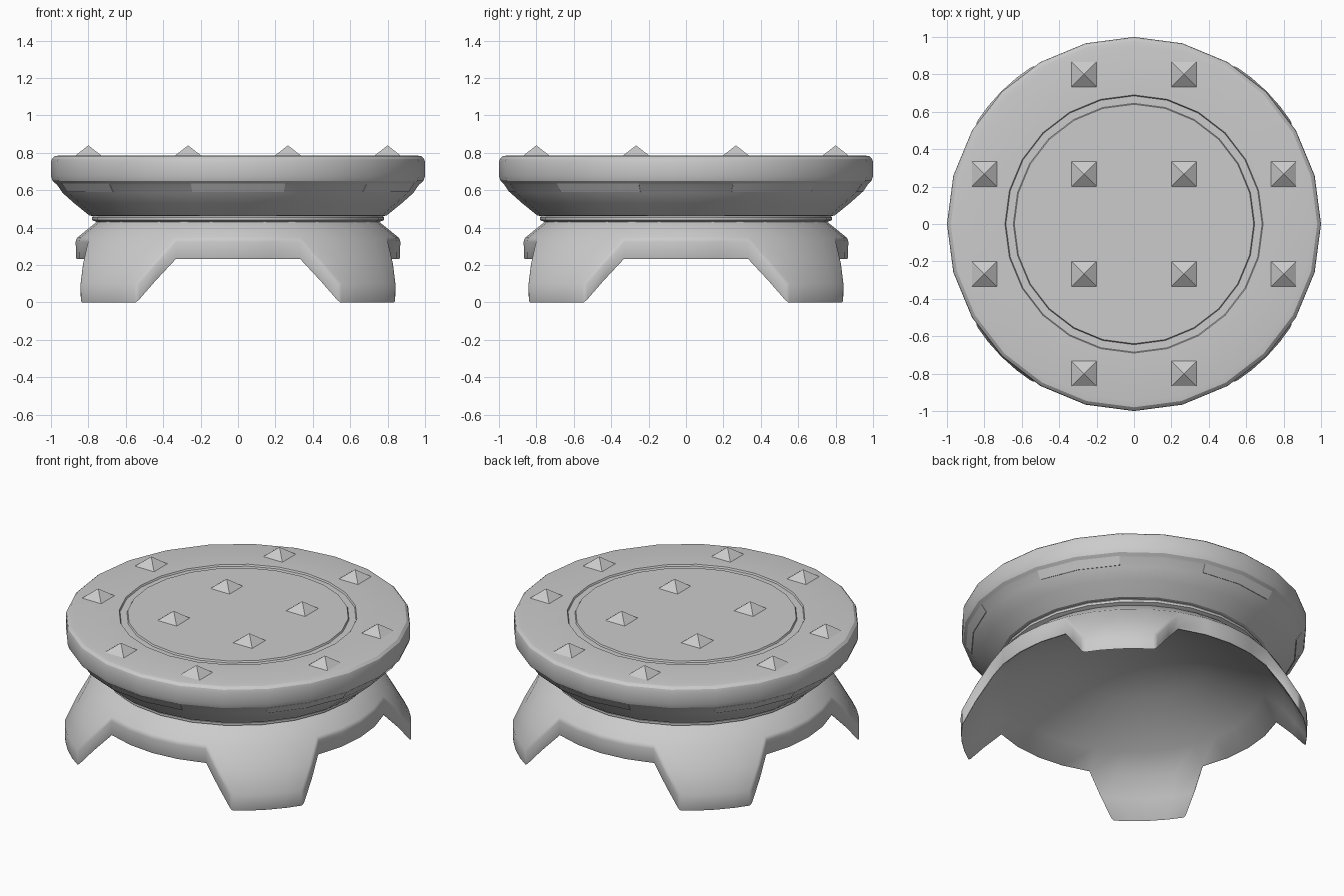
import bpy, bmesh
from math import sin, cos, radians

old = bpy.data.objects.get("Cube")
if old:
    bpy.data.objects.remove(old, do_unlink=True)

grey = bpy.data.materials.new("plain_grey")
grey.use_nodes = True
colour = (0.6, 0.6, 0.6, 1)
grey.diffuse_color = colour
grey.node_tree.nodes["Principled BSDF"].inputs["Base Color"].default_value = colour


def polar(r, deg, z):
    return (r * cos(radians(deg)), r * sin(radians(deg)), z)


def finish(bm, name, smooth=None, bevel=0):
    bmesh.ops.remove_doubles(bm, verts=bm.verts, dist=0.0005)
    bmesh.ops.recalc_face_normals(bm, faces=bm.faces)
    mesh = bpy.data.meshes.new(name)
    bm.to_mesh(mesh)
    bm.free()
    mesh.materials.append(grey)
    ob = bpy.data.objects.new(name, mesh)
    bpy.context.collection.objects.link(ob)
    bpy.ops.object.select_all(action="DESELECT")
    ob.select_set(True)
    bpy.context.view_layer.objects.active = ob
    if bevel:
        mod = ob.modifiers.new("soft_edges", "BEVEL")
        mod.width, mod.segments = bevel, 2
        mod.limit_method, mod.angle_limit = "ANGLE", radians(40)
        bpy.ops.object.modifier_apply(modifier=mod.name)
    if smooth:
        bpy.ops.object.shade_smooth_by_angle(angle=radians(smooth))


def strip(bm, upper, lower):
    """Fill quads between two rows of points, triangles where they meet."""
    for i in range(len(upper) - 1):
        pts = [upper[i], upper[i + 1], lower[i + 1], lower[i]]
        pts = list(dict.fromkeys(pts))
        bm.faces.new([bm.verts.new(p) for p in pts])


# Round table: one turned profile with groove, rounded rim, bowl and neck ring
profile = [(0, .787), (.64, .787), (.645, .777), (.685, .777), (.69, .787),
           (.95, .787), (.98, .782), (.995, .768), (1, .75), (1, .675),
           (.992, .65), (.978, .638), (.968, .63), (.937, .585), (.875, .53),
           (.795, .465), (.775, .462), (.78, .455), (.78, .44), (.755, .43), (0, .76)]
sides = [i * 15 for i in range(25)]
bm = bmesh.new()
for (r1, z1), (r2, z2) in zip(profile, profile[1:]):
    strip(bm, [polar(r1, a, z1) for a in sides], [polar(r2, a, z2) for a in sides])
finish(bm, "round_top", 30)

# Studs: square pyramids on a grid without its corners
steps = (-.8, -.267, .267, .8)
bm = bmesh.new()
h = .07
for x in steps:
    for y in steps:
        if abs(x) == abs(y) == .8:
            continue
        base = [bm.verts.new((x + dx, y + dy, .785)) for dx, dy in
                ((-h, -h), (h, -h), (h, h), (-h, h))]
        tip = bm.verts.new((x, y, .84))
        bm.faces.new(base)
        for i in range(4):
            bm.faces.new((base[i], base[(i + 1) % 4], tip))
finish(bm, "studs")

# Six thin curved plates lying on the bowl just under the rim
bm = bmesh.new()
section = [(.93, .64), (.975, .635), (.945, .59), (.92, .595)]
for centre in range(30, 390, 60):
    angles = [centre - 15, centre, centre + 15]
    for (r1, z1), (r2, z2) in zip(section, section[1:] + section[:1]):
        strip(bm, [polar(r1, a, z1) for a in angles], [polar(r2, a, z2) for a in angles])
    for a in (angles[0], angles[-1]):
        bm.faces.new([bm.verts.new(polar(r, a, z)) for r, z in section])
finish(bm, "rim_plates", 30)

# Skirt with four splayed legs: an upper sheet, then a copy lowered as underside
bm = bmesh.new()
rings = [(0, .7), (.4, .59), (.75, .435), (.868, .34)]
quarter = (0, 11.25, 22.5, 33.75, 45, 56.25, 67.5, 78.75)
around = [q + a for q in range(0, 360, 90) for a in quarter] + [360]
for (r1, z1), (r2, z2) in zip(rings, rings[1:]):
    strip(bm, [polar(r1, a, z1) for a in around], [polar(r2, a, z2) for a in around])
spread = (-1, -.5, 0, .5, 1)
for mid in range(45, 405, 90):
    rows = [[polar(r, mid + t * w, z) for t in spread]
            for r, w, z in ((.868, 22.5, .34), (.937, 17.2, .22), (1.003, 12.3, .1))]
    strip(bm, rows[0], rows[1])
    strip(bm, rows[1], rows[2])
bmesh.ops.remove_doubles(bm, verts=bm.verts, dist=.0005)
grown = bmesh.ops.extrude_face_region(bm, geom=bm.faces[:], use_keep_orig=True)
for v in grown["geom"]:
    if isinstance(v, bmesh.types.BMVert):
        v.co.x *= .998
        v.co.y *= .998
        v.co.z -= .108 if v.co.z < .3 else .115
finish(bm, "skirt_and_legs", 35, .014)
